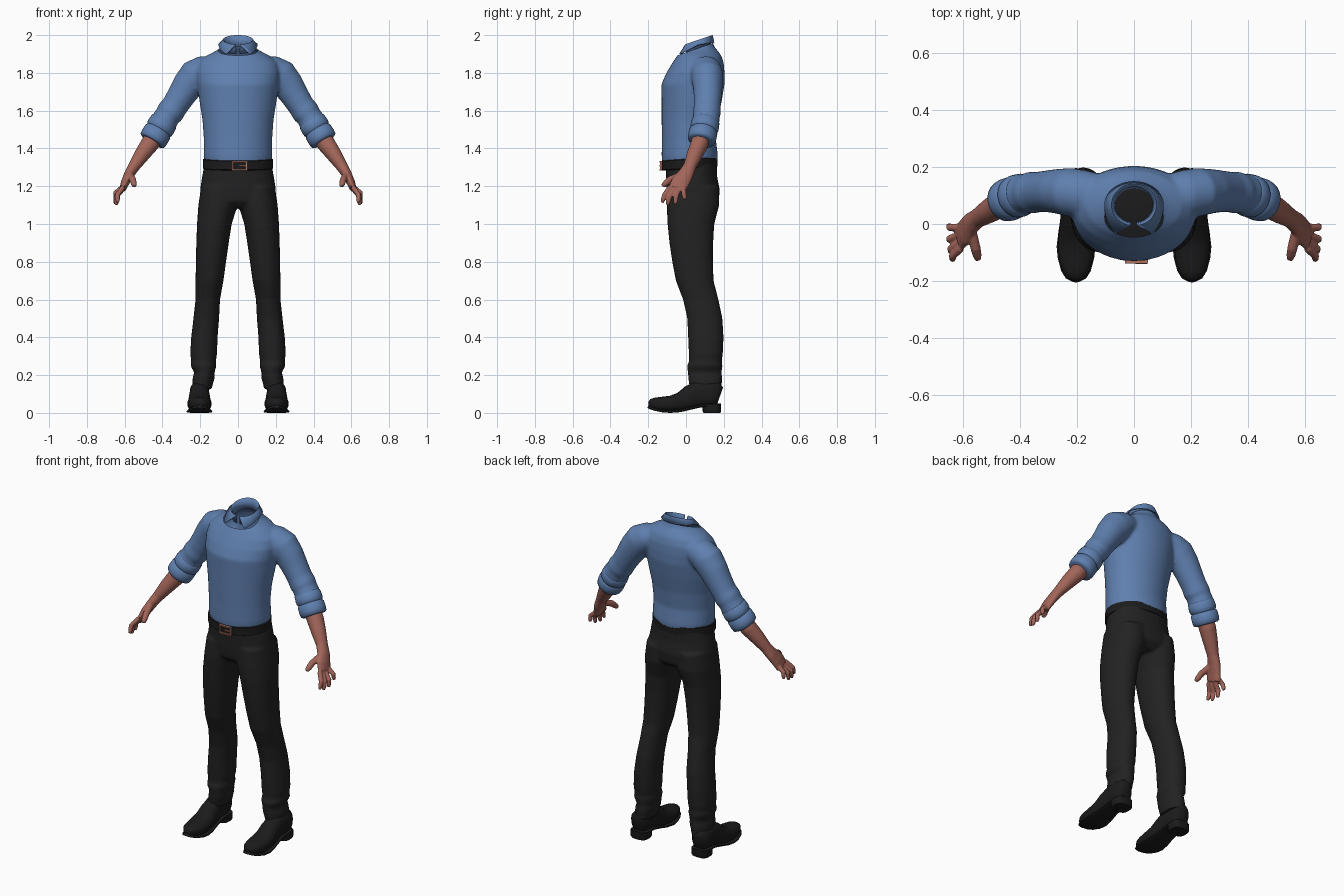
import bpy, bmesh, math
from mathutils import Vector

if "Cube" in bpy.data.objects:
    bpy.data.objects.remove(bpy.data.objects["Cube"], do_unlink=True)


def material(name, rgb, roughness=0.7):
    m = bpy.data.materials.new(name)
    m.use_nodes = True
    m.diffuse_color = (*rgb, 1)
    bsdf = m.node_tree.nodes["Principled BSDF"]
    bsdf.inputs["Base Color"].default_value = (*rgb, 1)
    bsdf.inputs["Roughness"].default_value = roughness
    return m


BLUE = material("shirt blue", (0.115, 0.215, 0.43))
CHARCOAL = material("trouser charcoal", (0.016, 0.016, 0.016))
BLACK = material("leather black", (0.011, 0.011, 0.012))
SKIN = material("skin", (0.36, 0.13, 0.10))
COPPER = material("buckle copper", (0.42, 0.17, 0.12))
SIDES = (("left", 1), ("right", -1))


def loft(bm, rings, side=1, upright=False, ref=(0, 1, 0), n=28, power=1.0):
    """Closed tube through rings of (x, y, z, radius across, radius along ref)."""
    centres = [Vector((r[0] * side, r[1], r[2])) for r in rings]
    loops = []
    for i, (c, r) in enumerate(zip(centres, rings)):
        t = centres[min(i + 1, len(rings) - 1)] - centres[max(i - 1, 0)]
        t = Vector((0, 0, 1)) if upright else t.normalized()
        v = Vector(ref)
        v = (v - t * v.dot(t)).normalized()
        u = t.cross(v)
        loop = []
        for k in range(n):
            a = math.tau * k / n
            p = [math.copysign(abs(w) ** power, w) for w in (math.cos(a), math.sin(a))]
            loop.append(bm.verts.new(c + u * r[3] * p[0] + v * r[4] * p[1]))
        loops.append(loop)
    for lo, hi in zip(loops, loops[1:]):
        for k in range(n):
            bm.faces.new((lo[k], lo[(k + 1) % n], hi[(k + 1) % n], hi[k]))
    bm.faces.new(loops[0])
    bm.faces.new(loops[-1])


def box(bm, centre, size):
    geom = bmesh.ops.create_cube(bm, size=1)["verts"]
    for v in geom:
        v.co = Vector(c + p * s for c, p, s in zip(centre, v.co, size))


def activate(obj):
    bpy.ops.object.select_all(action='DESELECT')
    obj.select_set(True)
    bpy.context.view_layer.objects.active = obj


def finish(name, bm, mat, voxel=0, relax=4, angle=40):
    """Turn the bmesh into an object; voxel > 0 fuses its shells into one skin."""
    bmesh.ops.recalc_face_normals(bm, faces=bm.faces[:])
    mesh = bpy.data.meshes.new(name)
    bm.to_mesh(mesh)
    bm.free()
    obj = bpy.data.objects.new(name, mesh)
    bpy.context.collection.objects.link(obj)
    mesh.materials.append(mat)
    activate(obj)
    if voxel:
        fuse = obj.modifiers.new("fuse", 'REMESH')
        fuse.mode = 'VOXEL'
        fuse.voxel_size = voxel
        smooth = obj.modifiers.new("relax", 'SMOOTH')
        smooth.iterations = relax
        for m in ("fuse", "relax"):
            bpy.ops.object.modifier_apply(modifier=m)
    if not obj.data.materials:
        obj.data.materials.append(mat)
    bpy.ops.object.shade_smooth_by_angle(angle=math.radians(angle))
    return obj


# Shirt: torso and sleeves fused, then opened at neck and hem
bm = bmesh.new()
torso = [(1.30, .02, .172, .144), (1.36, .02, .182, .149), (1.45, .015, .181, .143),
         (1.55, .02, .188, .149), (1.65, .03, .204, .159), (1.74, .037, .216, .167),
         (1.80, .05, .222, .154), (1.85, .063, .212, .137), (1.89, .07, .17, .118),
         (1.915, .07, .12, .1), (1.935, .07, .088, .082), (1.97, .07, .08, .07)]
loft(bm, [(0, y, z, a, b) for z, y, a, b in torso], upright=True, n=48)
sleeve = [(.1, .1, 1.83, .06, .07), (.18, .105, 1.81, .082, .085), (.225, .112, 1.785, .09, .085),
          (.265, .115, 1.735, .083, .079), (.3, .115, 1.68, .075, .074), (.335, .113, 1.625, .07, .071),
          (.36, .11, 1.59, .074, .074), (.375, .108, 1.57, .067, .07), (.39, .105, 1.545, .071, .073),
          (.43, .09, 1.48, .062, .065)]
for _, s in SIDES:
    loft(bm, sleeve, s)
shirt = finish("shirt", bm, BLUE, voxel=0.009, relax=5)
bm = bmesh.new()
bm.from_mesh(shirt.data)
for co, normal in (((0, .07, 1.933), (0, -.35, 1)), ((0, 0, 1.32), (0, 0, -1))):
    bmesh.ops.bisect_plane(bm, geom=bm.verts[:] + bm.edges[:] + bm.faces[:],
                           plane_co=co, plane_no=normal, clear_outer=True)
bm.to_mesh(shirt.data)
bm.free()

# Folded collar: inner band, fold line and outer flap with pointed tips
bm = bmesh.new()
rows, steps = [], 40


def arc(gap, f):
    a = math.radians(-90 + gap + (360 - 2 * gap) * f)
    return math.cos(a), math.sin(a)


for i in range(steps + 1):
    f = i / steps
    c, s = arc(8, f)
    oc, os = arc(38, f)
    points = [(.069 * c, .066 + .062 * s, 1.92 + .02 * s),
              (.073 * c, .066 + .068 * s, 1.967 + .025 * s),
              (.079 * c, .067 + .073 * s, 1.972 + .025 * s),
              (.102 * oc, .068 + (.079 if os > 0 else .128) * os, 1.95 + (.01 if os > 0 else .064) * os)]
    rows.append([bm.verts.new(p) for p in points])
for p, q in zip(rows, rows[1:]):
    for k in range(3):
        bm.faces.new((p[k], q[k], q[k + 1], p[k + 1]))
collar = finish("collar", bm, BLUE, angle=60)
solid = collar.modifiers.new("cloth", 'SOLIDIFY')
solid.thickness = 0.007
solid.offset = 0

# Rolled cuffs, forearms and hands
start, end = Vector((.387, .107, 1.55)), Vector((.456, .08, 1.437))
roll = [(0, .064), (.06, .073), (.3, .076), (.42, .074), (.48, .068), (.54, .075), (.8, .076),
        (.95, .073), (1, .062)]
forearm = [(.42, .09, 1.49, .05, .045), (.47, .07, 1.42, .048, .047), (.51, .045, 1.365, .041, .042),
           (.55, .02, 1.305, .031, .034), (.575, 0, 1.265, .027, .041), (.595, -.028, 1.225, .023, .049),
           (.61, -.045, 1.187, .018, .048)]
fingers = [((.608, -.085, 1.195), (.638, -.113, 1.155), (.637, -.127, 1.113)),
           ((.608, -.062, 1.187), (.644, -.087, 1.145), (.643, -.098, 1.1)),
           ((.608, -.037, 1.187), (.648, -.052, 1.147), (.649, -.057, 1.104)),
           ((.605, -.012, 1.2), (.648, -.012, 1.165), (.65, -.006, 1.13))]
thumb = ((.572, -.02, 1.262), (.557, -.085, 1.235), (.548, -.125, 1.2))


def finger(bm, joints, r, side):
    a, b, c = map(Vector, joints)
    path = [(a, r), (a.lerp(b, .5), r), (b, r), (b.lerp(c, .6), r * .9), (c, r * .6)]
    loft(bm, [(*p, w, w) for p, w in path], side, n=12)


for label, s in SIDES:
    bm = bmesh.new()
    loft(bm, [(*start.lerp(end, t), r, r) for t, r in roll], s, n=32)
    finish(label + "_rolled_cuff", bm, BLUE, angle=50)
    bm = bmesh.new()
    loft(bm, forearm, s)
    for joints in fingers:
        finger(bm, joints, .0135, s)
    finger(bm, thumb, .018, s)
    finish(label + "_forearm_and_hand", bm, SKIN, voxel=0.0045, relax=3, angle=60)

# Trousers: hips and legs fused, with creased folds above the hem
bm = bmesh.new()
loft(bm, [(0, .027, 1.325, .176, .136), (0, .03, 1.25, .19, .135), (0, .038, 1.18, .201, .141),
          (0, .038, 1.12, .195, .135), (0, .038, 1.085, .16, .1)], upright=True, n=40, power=.92)
leg = [(.1, .038, 1.2, .095, .135), (.106, .037, 1.1, .104, .139), (.125, .026, 1.0, .092, .124),
       (.135, .028, .9, .086, .116), (.143, .035, .8, .08, .108), (.151, .046, .7, .074, .1),
       (.16, .078, .6, .065, .094), (.168, .1, .5, .068, .093), (.178, .105, .4, .07, .094),
       (.182, .105, .31, .071, .09), (.182, .103, .275, .065, .086), (.183, .1, .25, .069, .094),
       (.178, .099, .215, .054, .089), (.183, .102, .18, .058, .09), (.188, .103, .15, .054, .086),
       (.19, .105, .125, .053, .085)]
for _, s in SIDES:
    loft(bm, leg, s, upright=True, power=.95)
finish("trousers", bm, CHARCOAL, voxel=0.009, relax=3)

# Belt, tilted slightly up at the back
bm = bmesh.new()
loft(bm, [(0, .018, z, a, a - .037) for z, a in
          ((1.283, .179), (1.287, .186), (1.333, .186), (1.337, .178))], upright=True, n=48)
for v in bm.verts:
    v.co.z += .06 * (v.co.y + .13)
finish("belt", bm, BLACK)

# Buckle frame with prong
bm = bmesh.new()
for x in (-.028, .045):
    box(bm, (x, -.132, 1.308), (.008, .012, .052))
for z in (1.286, 1.33):
    box(bm, (.0085, -.134, z), (.073, .01, .008))
box(bm, (.025, -.136, 1.308), (.04, .008, .007))
finish("belt_buckle", bm, COPPER)

# Shoes: uppers, soles and stacked heels
upper = [(-.198, .047, .012, .01), (-.188, .049, .032, .024), (-.165, .048, .048, .033),
         (-.13, .046, .058, .039), (-.08, .048, .064, .043), (-.03, .058, .06, .05),
         (.02, .081, .055, .064), (.07, .1, .05, .072), (.13, .1, .052, .068), (.168, .1, .046, .062),
         (.182, .095, .026, .042)]
sole = [(-.201, .034, .012), (-.19, .028, .036), (-.165, .019, .052), (-.12, .01, .064),
        (-.08, .008, .068), (-.03, .012, .062), (.03, .026, .053), (.08, .038, .052), (.15, .042, .053),
        (.185, .042, .028)]
heel = [(0, .05), (.008, .054), (.045, .054)]
for label, s in SIDES:
    bm = bmesh.new()
    loft(bm, [(.204, y, z, a, b) for y, z, a, b in upper], s, ref=(0, 0, 1), power=.85)
    finish(label + "_shoe_upper", bm, BLACK, angle=60)
    bm = bmesh.new()
    loft(bm, [(.204, y, z, a, .008) for y, z, a in sole], s, ref=(0, 0, 1), power=.5)
    finish(label + "_shoe_sole", bm, BLACK)
    bm = bmesh.new()
    loft(bm, [(.204, .137, z, a, a - .005) for z, a in heel], s, upright=True, power=.65)
    finish(label + "_shoe_heel", bm, BLACK)
